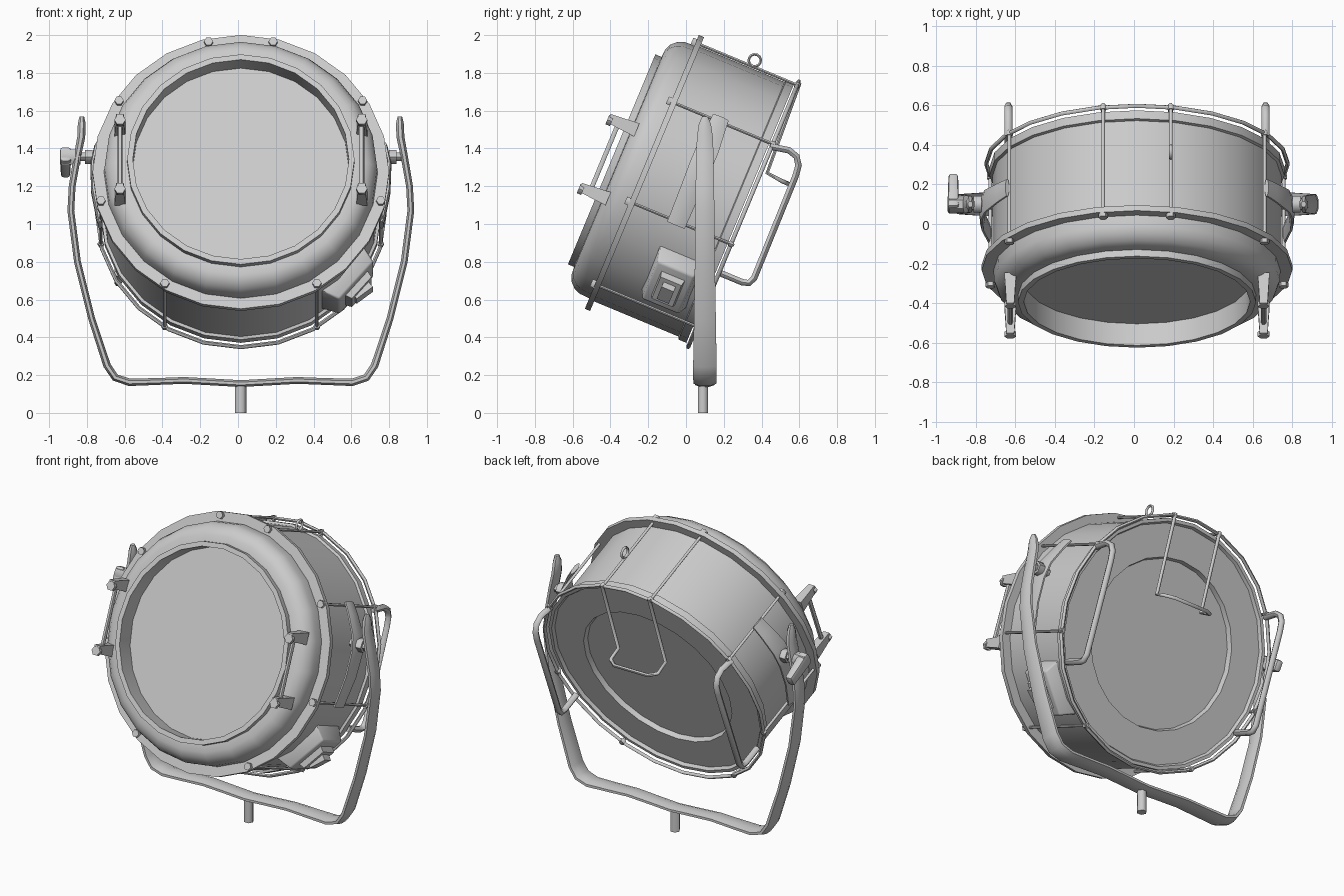
import bpy, bmesh
from math import radians, sin, cos, pi
from mathutils import Matrix, Vector

if "Cube" in bpy.data.objects:
    bpy.data.objects.remove(bpy.data.objects["Cube"])

CX = 0.015
# Lamp head frame: local y runs to the back, local z up along the face
HEAD = Matrix.Translation((CX, -0.22, 1.27)) @ Matrix.Rotation(radians(-22.6), 4, 'X')
WORLD = Matrix.Translation((CX, 0, 0))
SEG = 24


def finish(name, mesh, mat, angle=40):
    ob = bpy.data.objects.new(name, mesh)
    bpy.context.scene.collection.objects.link(ob)
    mesh.shade_smooth()
    mesh.set_sharp_from_angle(angle=radians(angle))
    ob.matrix_world = mat
    return ob


def from_bm(name, bm, mat, angle=40):
    bmesh.ops.remove_doubles(bm, verts=bm.verts, dist=1e-5)
    bmesh.ops.recalc_face_normals(bm, faces=bm.faces)
    mesh = bpy.data.meshes.new(name)
    bm.to_mesh(mesh)
    bm.free()
    return finish(name, mesh, mat, angle)


def lathe(name, profile, closed=False):
    """Spin (depth, radius) points round the head axis."""
    bm = bmesh.new()
    rings = [[bm.verts.new((r * cos(2 * pi * k / SEG), s, r * sin(2 * pi * k / SEG)))
              for k in range(SEG)] for s, r in profile]
    pairs = list(zip(rings, rings[1:]))
    if closed:
        pairs.append((rings[-1], rings[0]))
    for a, b in pairs:
        for k in range(SEG):
            j = (k + 1) % SEG
            bm.faces.new((a[k], a[j], b[j], b[k]))
    bmesh.ops.dissolve_degenerate(bm, dist=1e-5, edges=bm.edges)
    return from_bm(name, bm, HEAD)


def tube(name, pts, r, mat=HEAD, cyclic=False):
    """Round wire or rod through the points."""
    cu = bpy.data.curves.new(name, 'CURVE')
    cu.dimensions = '3D'
    cu.bevel_depth, cu.bevel_resolution, cu.use_fill_caps = r, 1, True
    sp = cu.splines.new('POLY')
    sp.points.add(len(pts) - 1)
    for p, co in zip(sp.points, pts):
        p.co = (*co, 1)
    sp.use_cyclic_u = cyclic
    tmp = bpy.data.objects.new(name + "_path", cu)
    mesh = bpy.data.meshes.new_from_object(tmp)
    bpy.data.objects.remove(tmp)
    return finish(name, mesh, mat, 60)


def box(name, size, mat, taper=1.0, bevel=0.0):
    """Box, its local +x end scaled by taper."""
    bm = bmesh.new()
    bmesh.ops.create_cube(bm, size=1)
    for v in bm.verts:
        k = taper if v.co.x > 0 else 1
        v.co = (v.co.x * size[0], v.co.y * size[1] * k, v.co.z * size[2] * k)
    if bevel:
        bmesh.ops.bevel(bm, geom=bm.edges[:], offset=bevel, segments=2, affect='EDGES', profile=0.5)
    return from_bm(name, bm, mat)


def ribbon(name, path, mat, n=8):
    """Flattened bar along (x, z, half_width, half_thickness, y) points."""
    bm = bmesh.new()
    rings = []
    for i, (x, z, w, t, y) in enumerate(path):
        a, b = path[max(i - 1, 0)], path[min(i + 1, len(path) - 1)]
        d = Vector((b[0] - a[0], b[1] - a[1])).normalized()
        ring = []
        for k in range(n):
            q = 2 * pi * (k + 0.5) / n
            o = t * sin(q) / sin(pi * 3 / 8)
            ring.append(bm.verts.new((x - d.y * o, y + w * cos(q) / cos(pi / 8), z + d.x * o)))
        rings.append(ring)
    for a, b in zip(rings, rings[1:]):
        for k in range(n):
            bm.faces.new((a[k], a[(k + 1) % n], b[(k + 1) % n], b[k]))
    bm.faces.new(rings[0])
    bm.faces.new(rings[-1])
    return from_bm(name, bm, mat, 50)


# Drum housing with rear rim, back plate and shallow round recess
lathe("drum_housing", [(0.0, 0.73), (0.5, 0.73), (0.505, 0.745), (0.55, 0.745), (0.55, 0.725),
                       (0.53, 0.715), (0.53, 0.515), (0.50, 0.505), (0.50, 0)])
# Front flange, rounded bezel and glass
lathe("front_flange", [(-0.015, 0.70), (-0.015, 0.785), (0.015, 0.785), (0.015, 0.70)], True)
lathe("front_bezel", [(-0.01, 0.725), (-0.07, 0.722), (-0.105, 0.708), (-0.135, 0.68), (-0.15, 0.645),
                      (-0.152, 0.602), (-0.188, 0.602), (-0.188, 0.572), (-0.06, 0.572)])
lathe("front_lens", [(-0.07, 0.575), (-0.07, 0)])

# Wire guard ring at the back
tube("rear_guard_ring", [(0.762 * cos(2 * pi * k / SEG), 0.568, 0.762 * sin(2 * pi * k / SEG))
                         for k in range(SEG)], 0.011, cyclic=True)

for sg, side in ((1, "right"), (-1, "left")):
    # Guard rods with bolt heads and rear nuts
    for i, deg in enumerate((77, 32, -13, -58)):
        x, z = sg * 0.76 * cos(radians(deg)), 0.76 * sin(radians(deg))
        tube(f"guard_rod_{side}_{i}", [(x, -0.02, z), (x, 0.585, z)], 0.009)
        tube(f"bolt_head_{side}_{i}", [(x, -0.036, z), (x, -0.01, z)], 0.024)
        tube(f"rod_nut_{side}_{i}", [(x, 0.555, z), (x, 0.58, z)], 0.017)

    # Side carrying handles
    hx = sg * 0.65
    tube(f"side_handle_{side}", [(hx, 0.56, 0.385), (hx, 0.66, 0.405), (hx, 0.71, 0.39), (hx, 0.738, 0.35),
                                 (hx, 0.745, 0.29), (hx, 0.75, -0.29), (hx, 0.735, -0.325),
                                 (hx, 0.70, -0.335), (hx, 0.57, -0.335)], 0.02)

    # Filter clips on the front
    for t in (0.195, -0.2):
        m = HEAD @ Matrix.Translation((sg * 0.64, -0.205, t)) @ Matrix.Rotation(radians(-90), 4, 'Z')
        box(f"filter_clip_{side}", (0.16, 0.06, 0.075), m, 0.65)
        tube(f"clip_pin_{side}", [(sg * 0.64, -0.29, t - 0.01), (sg * 0.64, -0.265, t - 0.01)], 0.03)
    tube(f"filter_rod_{side}", [(sg * 0.64, -0.228, -0.2), (sg * 0.64, -0.228, 0.2)], 0.014)

    # Pivot strap between two guard rods, and the pivot bolt
    ribbon(f"pivot_strap_{side}", [(sg * x, z, w, 0.012, 0.26) for x, z, w in
           ((0.655, 0.425, 0.045), (0.70, 0.36, 0.05), (0.765, 0.25, 0.06), (0.785, 0.15, 0.06),
            (0.78, 0.0, 0.055), (0.745, -0.19, 0.05))], HEAD)
    tube(f"pivot_bolt_{side}", [(sg * 0.73, 0.1, 1.355), (sg * 0.87, 0.1, 1.355)], 0.026, WORLD)
    tube(f"pivot_collar_{side}", [(sg * 0.785, 0.1, 1.355), (sg * 0.825, 0.1, 1.355)], 0.042, WORLD)

# Top handle folded down the back plate, then standing out
tube("rear_top_handle", [(-0.17, 0.575, 0.755), (-0.17, 0.60, 0.25), (-0.17, 0.69, 0.24), (-0.12, 0.725, 0.24),
                         (0.12, 0.725, 0.24), (0.17, 0.69, 0.24), (0.17, 0.60, 0.25), (0.17, 0.575, 0.755)], 0.012)

# Safety eye on a top rod
tube("safety_eye", [(0.171, 0.31 + 0.032 * cos(pi * k / 6), 0.775 + 0.032 * sin(pi * k / 6))
                    for k in range(12)], 0.008, cyclic=True)

# Switch box on the lower right; local x points outwards
SW = HEAD @ Matrix.Rotation(radians(40), 4, 'Y') @ Matrix.Translation((0.735, 0.35, 0))
box("switch_box", (0.13, 0.27, 0.36), SW, 0.78, 0.012)
box("switch_frame", (0.05, 0.14, 0.19), SW @ Matrix.Translation((0.075, 0, 0)), 0.85)
box("switch_rocker", (0.04, 0.07, 0.11), SW @ Matrix.Translation((0.105, 0, 0)) @ Matrix.Rotation(0.2, 4, 'Y'))

# Yoke: half path mirrored to a full U of flat bar
half = [(0.14, 0.163, 0.052, 0.018), (0.3, 0.172, 0.054, 0.018), (0.45, 0.166, 0.057, 0.018),
        (0.59, 0.162, 0.06, 0.02), (0.665, 0.187, 0.062, 0.02), (0.708, 0.25, 0.062, 0.02),
        (0.79, 0.5, 0.058, 0.018), (0.865, 0.8, 0.053, 0.018), (0.9, 1.07, 0.05, 0.018),
        (0.893, 1.2, 0.049, 0.018), (0.865, 1.36, 0.046, 0.019), (0.845, 1.46, 0.042, 0.021),
        (0.842, 1.53, 0.032, 0.021), (0.842, 1.57, 0.014, 0.012)]
full = [(-x, z, w, t) for x, z, w, t in reversed(half)] + [(0, 0.155, 0.052, 0.018)] + half
ribbon("yoke", [(*p, 0.1) for p in full], WORLD)

# Mounting stem
tube("mounting_stem", [(0, 0.09, 0), (0, 0.09, 0.15)], 0.03, WORLD)

# Tilt lock lever on the left
tube("lock_hub", [(-0.95, 0.1, 1.355), (-0.85, 0.1, 1.355)], 0.045, WORLD)
box("lock_lever", (0.2, 0.06, 0.09), WORLD @ Matrix.Translation((-0.928, 0.155, 1.322))
    @ Matrix.Rotation(radians(-30), 4, 'X') @ Matrix.Rotation(radians(90), 4, 'Z'), 0.8, 0.015)
